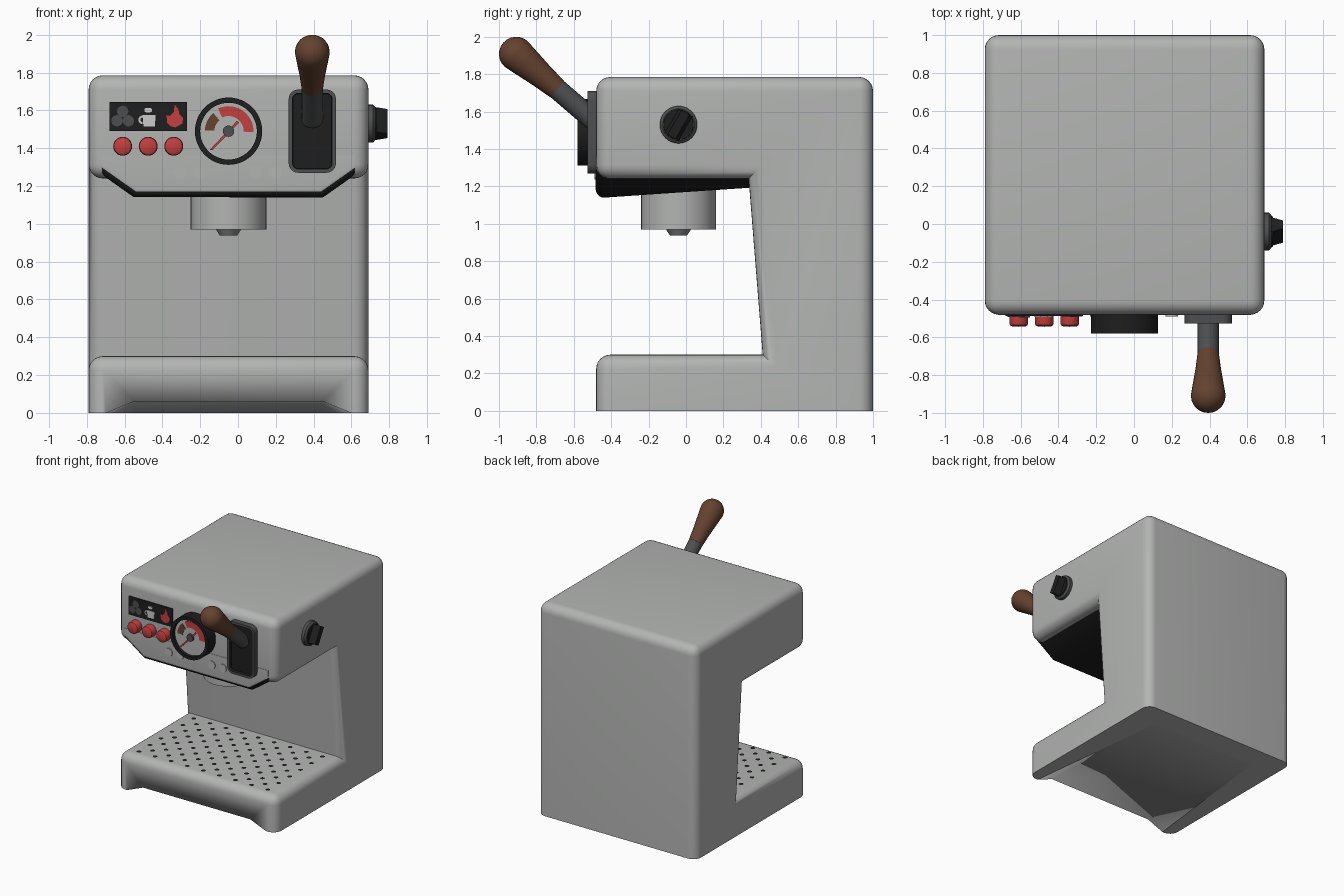
import bpy, bmesh, math
from mathutils import Vector, Matrix

if "Cube" in bpy.data.objects:
    bpy.data.objects.remove(bpy.data.objects["Cube"])

def material(name, r, g, b):
    m = bpy.data.materials.new(name)
    m.diffuse_color = (r, g, b, 1)
    m.use_nodes = True
    m.node_tree.nodes["Principled BSDF"].inputs["Base Color"].default_value = m.diffuse_color
    return m

GREY = material("body grey", 0.45, 0.46, 0.45)
DARK = material("dark grey", 0.075, 0.077, 0.08)
BLACK = material("black", 0.013, 0.013, 0.013)
RED = material("red", 0.55, 0.05, 0.05)
BROWN = material("wood brown", 0.13, 0.055, 0.03)
STEEL = material("steel", 0.25, 0.26, 0.26)
PALE = material("pale grey", 0.6, 0.6, 0.6)
CX = -0.05          # centre of the body across x
FRONT = -0.48       # front face of the body

def finish(bm, name, *mats):
    bmesh.ops.recalc_face_normals(bm, faces=bm.faces)
    me = bpy.data.meshes.new(name)
    bm.to_mesh(me)
    bm.free()
    ob = bpy.data.objects.new(name, me)
    bpy.context.collection.objects.link(ob)
    for m in mats:
        me.materials.append(m)
    bpy.ops.object.select_all(action='DESELECT')
    ob.select_set(True)
    bpy.context.view_layer.objects.active = ob
    bpy.ops.object.shade_smooth_by_angle(angle=math.radians(35))
    return ob

def loft(ring_a, ring_b):
    """Closed solid between two rings of points."""
    bm = bmesh.new()
    a = [bm.verts.new(p) for p in ring_a]
    b = [bm.verts.new(p) for p in ring_b]
    bm.faces.new(a)
    bm.faces.new(b[::-1])
    for i in range(len(a)):
        j = (i + 1) % len(a)
        bm.faces.new((a[j], a[i], b[i], b[j]))
    bmesh.ops.recalc_face_normals(bm, faces=bm.faces)
    bm.normal_update()
    return bm

def plate_bm(pts, y0, y1):
    return loft([(x, y0, z) for x, z in pts], [(x, y1, z) for x, z in pts])

def plate(name, pts, y0, y1, mat):
    return finish(plate_bm(pts, y0, y1), name, mat)

def lathe(name, profile, loc, axis, mat, n=32):
    """Revolve (radius, height) pairs about an axis through loc."""
    bm = bmesh.new()
    rings = []
    for r, h in profile:
        k = 1 if r == 0 else n
        rings.append([bm.verts.new((r * math.cos(i * math.tau / n), r * math.sin(i * math.tau / n), h)) for i in range(k)])
    for a, b in zip(rings, rings[1:]):
        for i in range(n):
            j = (i + 1) % n
            quad = [a[i % len(a)], a[j % len(a)], b[j % len(b)], b[i % len(b)]]
            bm.faces.new(list(dict.fromkeys(quad)))
    rot = Vector(axis).to_track_quat('Z', 'Y').to_matrix().to_4x4()
    bm.transform(Matrix.Translation(loc) @ rot)
    return finish(bm, name, mat)

def ellipse(cx, cz, rx, rz, n=20):
    return [(cx + rx * math.cos(i * math.tau / n), cz + rz * math.sin(i * math.tau / n)) for i in range(n)]

def rounded(x0, x1, z0, z1, r, k=6):
    pts = []
    for q, (x, z) in enumerate([(x1 - r, z1 - r), (x0 + r, z1 - r), (x0 + r, z0 + r), (x1 - r, z0 + r)]):
        for i in range(k + 1):
            a = math.pi / 2 * (q + i / k)
            pts.append((x + r * math.cos(a), z + r * math.sin(a)))
    return pts

def sector(cx, cz, r0, r1, a0, a1, n=16):
    ang = [math.radians(a0 + (a1 - a0) * i / n) for i in range(n + 1)]
    return ([(cx + r1 * math.cos(a), cz + r1 * math.sin(a)) for a in ang] +
            [(cx + r0 * math.cos(a), cz + r0 * math.sin(a)) for a in ang[::-1]])

# Body: C-shaped side profile, outer edges rounded
side = [(FRONT, 0), (1, 0), (1, 1.785), (FRONT, 1.785), (FRONT, 1.24), (0.335, 1.24), (0.41, 0.3), (FRONT, 0.3)]
bm = loft([(CX - 0.74, y, z) for y, z in side], [(CX + 0.74, y, z) for y, z in side])
edges = [e for e in bm.edges if e.is_convex and max(v.co.z for v in e.verts) > 0.01]
bmesh.ops.bevel(bm, geom=edges, offset=0.075, segments=6, profile=0.5, affect='EDGES', clamp_overlap=True)
body = finish(bm, "body", GREY)

# Sloping notch under the front of the base
def notch(y, z):
    return [(CX - 0.67 - 0.17, y, z - 0.16), (CX - 0.5, y, z), (CX + 0.5, y, z), (CX + 0.67 + 0.17, y, z - 0.16)]
def notch_ring(y, top):
    return [(CX - 0.72, y, top - 0.09), (CX - 0.5, y, top), (CX + 0.5, y, top), (CX + 0.72, y, top - 0.09)]
cutter = finish(loft(notch_ring(-0.6, 0.066), notch_ring(0.9, -0.005)), "notch_cutter", GREY)
cutter.hide_render = True
cutter.hide_viewport = True
mod = body.modifiers.new("notch", 'BOOLEAN')
mod.object, mod.operation, mod.solver = cutter, 'DIFFERENCE', 'EXACT'

# Drop panel under the head: grey front, black sloping underside
half = [(0.67, 1.36), (0.67, 1.26), (0.5, 1.14)]
outline = [(CX + x, z) for x, z in half] + [(CX - x, z) for x, z in half[::-1]]
bm = plate_bm(outline, FRONT - 0.003, 0.37)
for v in bm.verts:
    if v.co.y > 0 and v.co.z < 1.2:
        v.co.z += 0.055
edges = [e for e in bm.edges if all(v.co.y < 0 and v.co.z < 1.3 for v in e.verts)]
bmesh.ops.bevel(bm, geom=edges, offset=0.045, segments=5, profile=0.5, affect='EDGES')
bm.normal_update()
for f in bm.faces:
    f.material_index = 1 if f.normal.z < -0.3 else 0
finish(bm, "head_underside", GREY, BLACK)

# Brew head and spout
lathe("brew_head", [(0, 0), (0.2, 0), (0.2, 0.25), (0, 0.25)], (CX, -0.04, 0.97), (0, 0, 1), GREY, 48)
lathe("spout", [(0, 0), (0.045, 0), (0.068, 0.035), (0, 0.035)], (CX, -0.04, 0.937), (0, 0, 1), STEEL)

# Drip tray holes, staggered
bm = bmesh.new()
for row in range(11):
    for col in range(8 if row % 2 else 9):
        x = CX + (col - (3.5 if row % 2 else 4)) * 0.15
        bmesh.ops.create_circle(bm, cap_ends=True, segments=10, radius=0.019,
                                matrix=Matrix.Translation((x, -0.39 + row * 0.073, 0.303)))
finish(bm, "tray_holes", BLACK)

# Pressure gauge
GZ = 1.49
lathe("gauge_ring", [(0.15, 0), (0.178, 0), (0.178, 0.1), (0.15, 0.1), (0.15, 0)], (CX, FRONT, GZ), (0, -1, 0), BLACK, 48)
lathe("gauge_dial", [(0, 0), (0.152, 0), (0.152, 0.075), (0, 0.075)], (CX, FRONT, GZ), (0, -1, 0), GREY, 48)
DY = FRONT - 0.075
plate("gauge_low_band", sector(CX, GZ, 0.075, 0.125, 130, 178), DY, DY - 0.004, BROWN)
plate("gauge_high_band", sector(CX, GZ, 0.08, 0.132, -2, 115), DY, DY - 0.004, RED)
plate("gauge_needle", [(CX - 0.1, GZ - 0.1), (CX + 0.045, GZ + 0.055), (CX + 0.055, GZ + 0.045), (CX - 0.085, GZ - 0.1)],
      DY - 0.004, DY - 0.009, RED)
lathe("gauge_hub", [(0, 0), (0.03, 0), (0.03, 0.018), (0, 0.018)], (CX, DY, GZ), (0, -1, 0), DARK, 20)

# Icon display with bean, cup and flame symbols
plate("display", [(-0.68, 1.49), (-0.27, 1.49), (-0.27, 1.645), (-0.68, 1.645)], FRONT + 0.01, FRONT - 0.008, BLACK)
I0, I1 = FRONT - 0.008, FRONT - 0.012
for i, (dx, dz) in enumerate([(0, 0.03), (-0.03, -0.02), (0.03, -0.02)]):
    plate(f"bean_icon_{i}", ellipse(-0.61 + dx, 1.565 + dz, 0.03, 0.03), I0, I1 - i * 0.001, DARK)
plate("cup_icon", [(-0.505, 1.575), (-0.435, 1.575), (-0.44, 1.515), (-0.5, 1.515)], I0, I1, PALE)
plate("cup_handle_icon", sector(-0.505, 1.55, 0.012, 0.022, 90, 270), I0, I1, PALE)
plate("steam_icon", rounded(-0.495, -0.455, 1.59, 1.612, 0.008, 3), I0, I1, PALE)
flame = [(-0.33, 1.51), (-0.295, 1.53), (-0.29, 1.56), (-0.31, 1.58), (-0.315, 1.605), (-0.335, 1.63),
         (-0.34, 1.59), (-0.36, 1.57), (-0.378, 1.575), (-0.375, 1.535), (-0.355, 1.515)]
plate("flame_icon", flame, I0, I1, RED)

# Red push buttons
for i, x in enumerate((-0.61, -0.475, -0.34)):
    lathe(f"button_{i}", [(0.05, 0), (0.05, 0.045), (0.046, 0.056), (0.036, 0.062), (0, 0.064)],
          (x, FRONT, 1.41), (0, -1, 0), RED, 28)

# Small indicator discs
for i, x in enumerate((-0.305, -0.2, 0.095, 0.2)):
    lathe(f"indicator_{i}", [(0.033, 0), (0.033, 0.012), (0, 0.012)], (x, FRONT + 0.002, 1.27), (0, -1, 0), GREY, 24)

# Lever plate with recessed black floor
LX = 0.393
bm = plate_bm(rounded(LX - 0.125, LX + 0.125, 1.27, 1.71, 0.05), FRONT + 0.01, FRONT - 0.047)
face = min(bm.faces, key=lambda f: f.calc_center_median().y)
bmesh.ops.inset_region(bm, faces=[face], thickness=0.02)
wall = bmesh.ops.inset_region(bm, faces=[face], thickness=0.003, depth=-0.025)["faces"]
for f in [face] + wall:
    f.material_index = 1
finish(bm, "lever_plate", DARK, BLACK)

# Lever shaft and wooden handle
base, tip = Vector((LX, -0.49, 1.55)), Vector((LX, -0.908, 1.908))
axis = (tip - base).normalized()
L = (tip - base).length
lathe("lever_shaft", [(0, 0), (0.056, 0), (0.056, L - 0.27), (0, L - 0.27)], base, axis, DARK)
grip = [(0, -0.29), (0.057, -0.29), (0.068, -0.18), (0.083, -0.07)]
grip += [(0.092 * math.cos(a), 0.092 * math.sin(a)) for a in [math.radians(15 * i) for i in range(6)]] + [(0, 0.092)]
lathe("lever_handle", grip, tip, axis, BROWN)

# Side knob with tilted grip bar
KX = CX + 0.74
lathe("knob_base", [(0.1, -0.01), (0.1, 0.025), (0.085, 0.038), (0, 0.038)], (KX, -0.04, 1.53), (1, 0, 0), DARK)
lathe("knob_cap", [(0.083, 0.03), (0.08, 0.045), (0, 0.045)], (KX, -0.04, 1.53), (1, 0, 0), BLACK)
def bar(x, w, l):
    return [(x, -w, -l), (x, w, -l), (x, w, l), (x, -w, l)]
bm = loft(bar(0.035, 0.045, 0.075), bar(0.1, 0.024, 0.075))
bm.transform(Matrix.Translation((KX, -0.04, 1.53)) @ Matrix.Rotation(math.radians(-30), 4, 'X'))
finish(bm, "knob_grip", BLACK)
